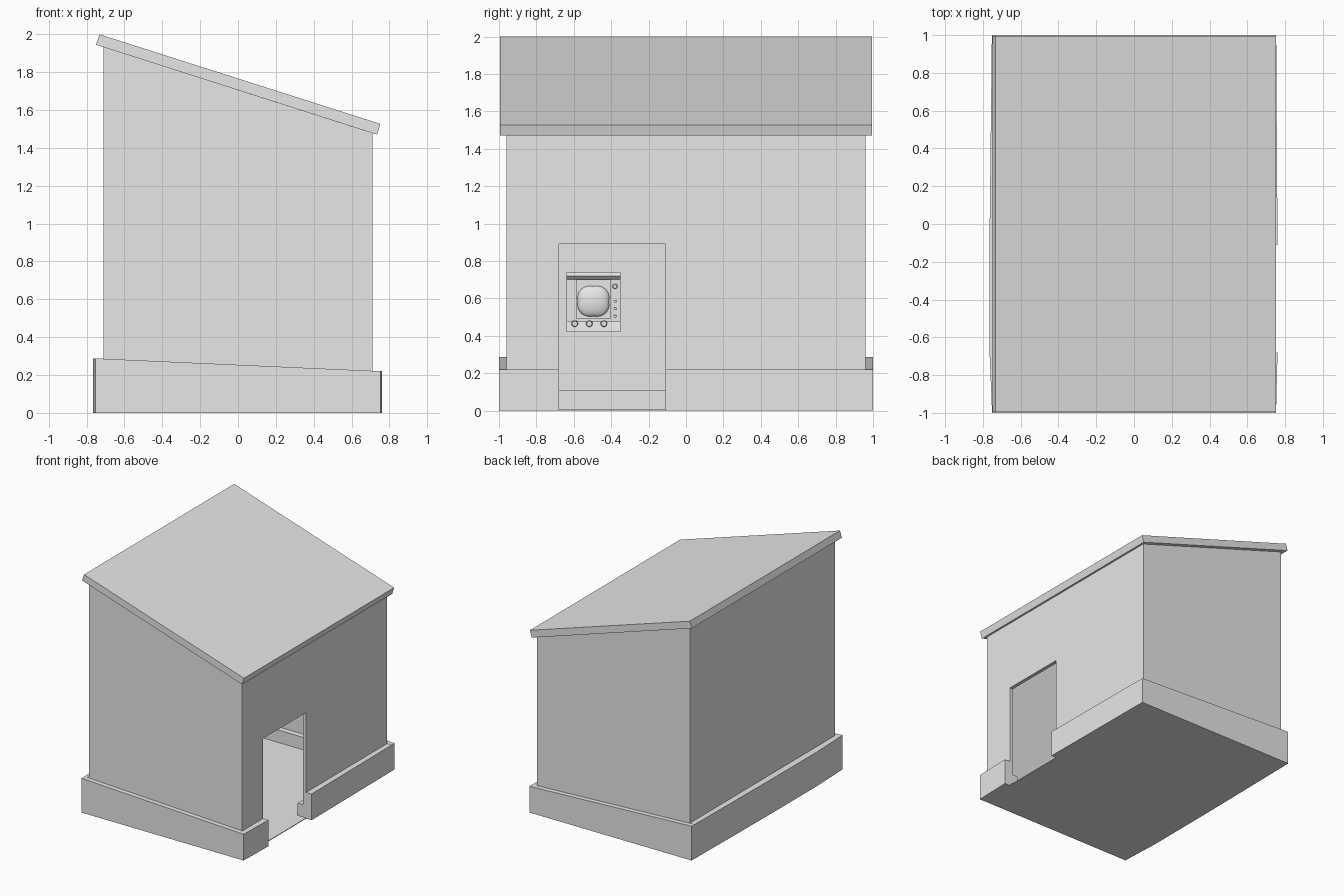
import bpy
import bmesh
import math
from mathutils import Vector

cube = bpy.data.objects.get("Cube")
if cube:
    bpy.data.objects.remove(cube, do_unlink=True)

GREY = (0.8, 0.8, 0.8, 1.0)
grey = bpy.data.materials.new("plain grey")
grey.use_nodes = True
grey.diffuse_color = GREY
grey.node_tree.nodes["Principled BSDF"].inputs["Base Color"].default_value = GREY


def finish(name, bm, smooth=False):
    """Turn a bmesh into a named grey object."""
    bmesh.ops.recalc_face_normals(bm, faces=bm.faces)
    mesh = bpy.data.meshes.new(name)
    bm.to_mesh(mesh)
    bm.free()
    mesh.materials.append(grey)
    for poly in mesh.polygons:
        poly.use_smooth = smooth
    obj = bpy.data.objects.new(name, mesh)
    bpy.context.collection.objects.link(obj)
    return obj


def prism(name, outline, axis, start, end):
    """Extrude a flat outline along x, y or z."""
    place = {"x": lambda a, b: (start, a, b),
             "y": lambda a, b: (a, start, b),
             "z": lambda a, b: (a, b, start)}[axis]
    bm = bmesh.new()
    face = bm.faces.new([bm.verts.new(place(a, b)) for a, b in outline])
    grown = bmesh.ops.extrude_face_region(bm, geom=[face])["geom"]
    shift = Vector([(end - start) * (axis == k) for k in "xyz"])
    bmesh.ops.translate(bm, vec=shift, verts=[g for g in grown if isinstance(g, bmesh.types.BMVert)])
    return finish(name, bm)


def box(name, x0, x1, y0, y1, z0, z1):
    return prism(name, [(x0, y0), (x1, y0), (x1, y1), (x0, y1)], "z", z0, z1)


def under_roof(x):
    return 1.945 - 0.32 * (x + 0.75)


def plinth_top(x):
    return 0.254 - 0.045 * x


# Main sizes: outer wall, inner wall, inner skirting, door
WX, WY, T, SKIRT = 0.71, 0.96, 0.03, 0.05
IX, IY = WX - T, WY - T
D0, D1, DTOP = -0.68, -0.11, 0.89

# Sloping roof slab and floor
prism("roof", [(-0.732, 2.0), (-0.75, 1.945), (0.735, 1.47), (0.752, 1.527)], "y", -0.995, 0.995)
box("floor", -WX, WX, -WY, WY, 0, 0.006)

# Front and back walls, plinths and skirtings
for side, s in (("front", -1), ("back", 1)):
    prism(side + "_wall", [(-WX, 0), (WX, 0), (WX, under_roof(WX)), (-WX, under_roof(-WX))],
          "y", s * IY, s * WY)
    prism(side + "_plinth", [(-0.752, 0), (0.752, 0), (0.752, plinth_top(0.752)), (-0.752, plinth_top(-0.752))],
          "y", s * WY, s)
    box(side + "_skirting", -IX, IX, s * IY, s * (IY - SKIRT), 0, 0.11)

# High side without openings
box("high_side_wall", -WX, -IX, -IY, IY, 0, under_roof(-WX))
prism("high_side_plinth", [(-WX, -WY), (-0.753, -WY), (-0.766, -0.65), (-0.764, 0), (-0.753, WY), (-WX, WY)],
      "z", 0, plinth_top(-0.752))
box("high_side_skirting", -IX, SKIRT - IX, -IY, IY, 0, 0.11)

# Low side with the doorway
top = under_roof(IX)
prism("door_wall", [(-IY, 0), (D0, 0), (D0, DTOP), (D1, DTOP), (D1, 0), (IY, 0), (IY, top), (-IY, top)],
      "x", IX, WX)
prism("door_plinth_front", [(WX, -WY), (0.753, -WY), (0.76, D0), (WX, D0)], "z", 0, plinth_top(0.752))
prism("door_plinth_back", [(WX, D1), (0.76, D1), (0.753, WY), (WX, WY)], "z", 0, plinth_top(0.752))
for name, y0, y1 in (("front", -IY, D0), ("back", D1, IY)):
    box("door_skirting_" + name, IX - SKIRT, IX, y0, y1, 0, 0.11)

# Old television on the far wall, facing the doorway
FACE = -0.46
box("television_body", -IX, FACE, -0.64, -0.35, 0.42, 0.73)
prism("television_top", [(-IX, 0.73), (-IX, 0.74), (FACE, 0.74), (FACE + 0.02, 0.72), (FACE, 0.70)],
      "y", -0.64, -0.35)
prism("television_ledge", [(FACE, 0.42), (FACE + 0.04, 0.42), (FACE + 0.03, 0.48), (FACE, 0.48)],
      "y", -0.64, -0.35)
box("screen_surround", FACE, FACE + 0.012, -0.585, -0.405, 0.49, 0.70)

# Bulging rounded screen
bm = bmesh.new()
bmesh.ops.create_uvsphere(bm, u_segments=24, v_segments=12, radius=1)
for v in bm.verts:
    a, b = v.co.y, v.co.z
    stretch = 1 + 0.25 * abs(a * b)
    v.co = (FACE + 0.012 + v.co.x * 0.03, -0.495 + a * 0.083 * stretch, 0.585 + b * 0.08 * stretch)
finish("screen", bm, smooth=True)


def knob(name, x, y, z, radius):
    bm = bmesh.new()
    bmesh.ops.create_cone(bm, cap_ends=True, segments=16, radius1=radius, radius2=radius * 0.8, depth=0.03)
    bmesh.ops.rotate(bm, verts=bm.verts, matrix=Vector((0, 0, 1)).rotation_difference(Vector((1, 0, 0))).to_matrix())
    bmesh.ops.translate(bm, verts=bm.verts, vec=(x, y, z))
    finish(name, bm)


for i in range(3):
    knob(f"lower_knob_{i + 1}", FACE + 0.045, -0.595 + 0.078 * i, 0.465, 0.018)
    knob(f"side_button_{i + 1}", FACE, -0.38, 0.505 + 0.04 * i, 0.009)
knob("tuning_knob", FACE + 0.01, -0.38, 0.665, 0.014)
